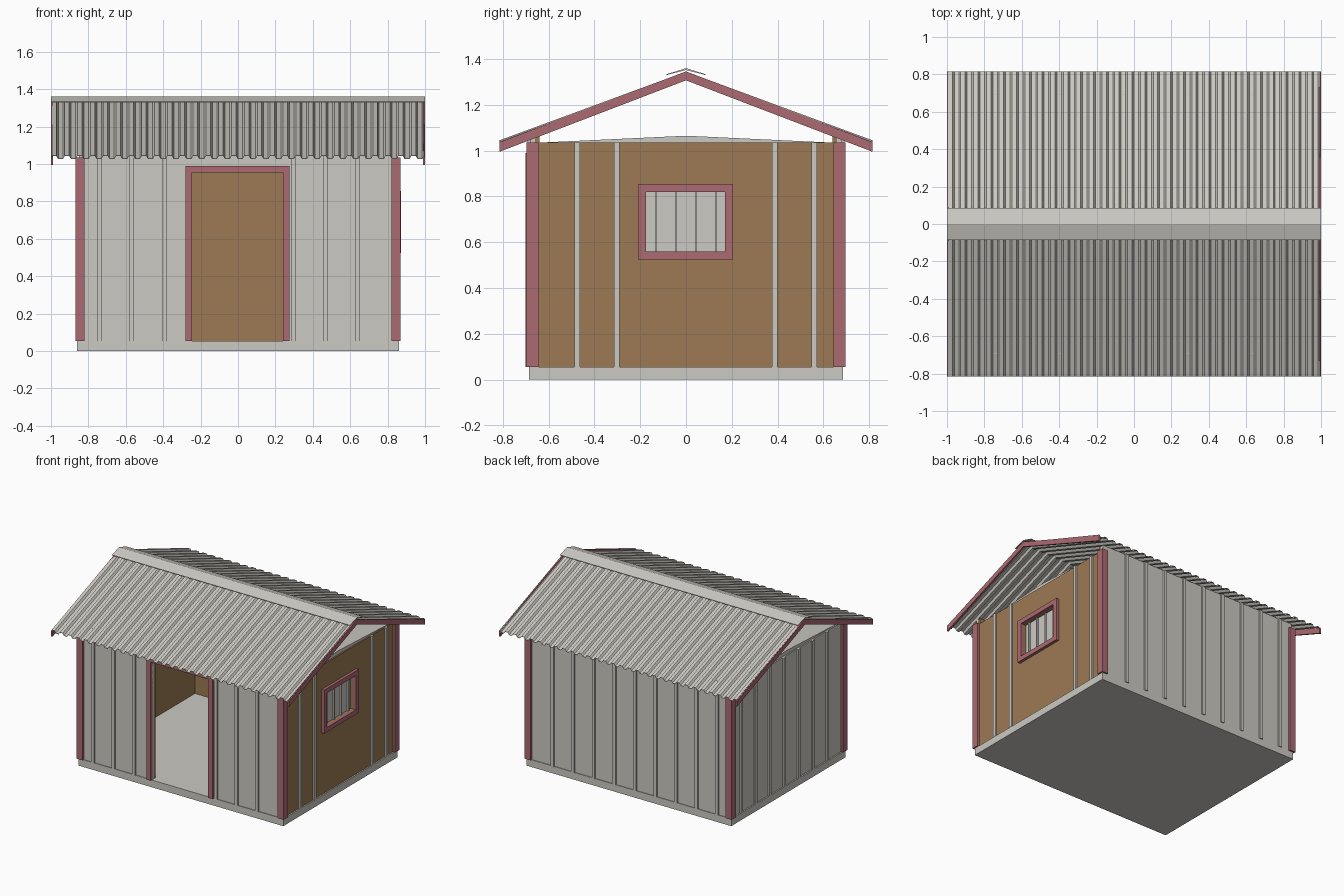
import bpy, bmesh, math

if "Cube" in bpy.data.objects:
    bpy.data.objects.remove(bpy.data.objects["Cube"])


def material(name, rgb):
    m = bpy.data.materials.new(name)
    m.diffuse_color = (*rgb, 1)
    m.use_nodes = True
    m.node_tree.nodes["Principled BSDF"].inputs["Base Color"].default_value = m.diffuse_color
    return m


GREY = material("light grey", (0.60, 0.585, 0.54))
BROWN = material("wood brown", (0.335, 0.193, 0.087))
RED = material("dusty red", (0.41, 0.145, 0.165))


def finish(name, bm, mat):
    bmesh.ops.recalc_face_normals(bm, faces=bm.faces)
    me = bpy.data.meshes.new(name)
    bm.to_mesh(me)
    bm.free()
    me.materials.append(mat)
    ob = bpy.data.objects.new(name, me)
    bpy.context.collection.objects.link(ob)
    return ob


def boxes(name, items, mat):
    """One object made of boxes (x0, x1, y0, y1, z0, z1)."""
    bm = bmesh.new()
    for x0, x1, y0, y1, z0, z1 in items:
        v = bmesh.ops.create_cube(bm, size=1)["verts"]
        for p in v:
            p.co = ((x0 + x1) / 2 + p.co.x * (x1 - x0),
                    (y0 + y1) / 2 + p.co.y * (y1 - y0),
                    (z0 + z1) / 2 + p.co.z * (z1 - z0))
    return finish(name, bm, mat)


def prism(name, profile, x0, x1, mat):
    """Extrude a (y, z) profile along x."""
    bm = bmesh.new()
    a = [bm.verts.new((x0, y, z)) for y, z in profile]
    b = [bm.verts.new((x1, y, z)) for y, z in profile]
    n = len(profile)
    bm.faces.new(a)
    bm.faces.new(b)
    for i in range(n):
        bm.faces.new((a[i], a[(i + 1) % n], b[(i + 1) % n], b[i]))
    return finish(name, bm, mat)


def around(u0, u1, z0, z1, hole):
    """Rectangles (u0, u1, z0, z1) that surround a hole."""
    a, b, c, d = hole
    rects = [(u0, a, z0, z1), (b, u1, z0, z1), (a, b, d, z1)]
    if c > z0:
        rects.append((a, b, z0, c))
    return rects


def facing_y(rects, y0, y1):
    return [(a, b, y0, y1, c, d) for a, b, c, d in rects]


def facing_x(rects, x0, x1):
    return [(x0, x1, a, b, c, d) for a, b, c, d in rects]


BASE, TOP, EAVE = 0.055, 1.035, 1.075
DOOR = (-0.245, 0.24, BASE, 0.955)
WINDOW = (-0.175, 0.17, 0.56, 0.82)

# Floor slab and low ceiling
boxes("floor_slab", [(-0.86, 0.86, -0.685, 0.685, 0, BASE)], GREY)
prism("ceiling", [(-0.64, 1.02), (0.64, 1.02), (0.64, TOP), (0, 1.065), (-0.64, TOP)],
      -0.84, 0.84, GREY)

# Front and back walls: grey cladding outside, wood lining inside
front = around(-0.85, 0.85, BASE, EAVE, DOOR)
back = [(-0.85, 0.85, BASE, EAVE)]
boxes("front_cladding", facing_y(front, -0.68, -0.66), GREY)
boxes("front_lining", facing_y(front, -0.66, -0.64), BROWN)
boxes("back_cladding", facing_y(back, 0.66, 0.68), GREY)
boxes("back_lining", facing_y(back, 0.64, 0.66), BROWN)

# Side walls
side = [(-0.66, 0.66, BASE, TOP)]
boxes("left_cladding", facing_x(side, -0.85, -0.83), GREY)
boxes("left_lining", facing_x(side, -0.83, -0.81), BROWN)
boxes("right_wall", facing_x(around(-0.66, 0.66, BASE, TOP, WINDOW), 0.81, 0.85), BROWN)

# Battens at an even spacing, left out where the openings are
xs = [-0.74 + 0.1725 * i for i in range(9)]
ys = [-0.475 + 0.1725 * i for i in range(7)]
hw = 0.0125
boxes("front_battens", [(x - hw, x + hw, -0.692, -0.68, BASE, EAVE)
                        for x in xs if abs(x) > 0.285], GREY)
boxes("back_battens", [(x - hw, x + hw, 0.68, 0.692, BASE, EAVE) for x in xs], GREY)
boxes("left_battens", [(-0.862, -0.85, y - hw, y + hw, BASE, TOP) for y in ys], GREY)
boxes("right_battens", [(0.85, 0.862, y - hw, y + hw, BASE, TOP)
                        for y in ys if abs(y) > 0.25], GREY)

# Corner trim, L-shaped
corners = []
for sx in (-1, 1):
    for sy in (-1, 1):
        corners.append((*sorted((sx * 0.82, sx * 0.87)), *sorted((sy * 0.678, sy * 0.697)), BASE, TOP))
        corners.append((*sorted((sx * 0.848, sx * 0.87)), *sorted((sy * 0.645, sy * 0.697)), BASE, TOP))
boxes("corner_trim", corners, RED)

# Door frame
boxes("door_frame", facing_y(around(-0.28, 0.275, BASE, 0.99, DOOR), -0.70, -0.678), RED)

# Window frame, pane and bars
boxes("window_frame", facing_x(around(-0.21, 0.205, 0.525, 0.855, WINDOW), 0.848, 0.872), RED)
boxes("window_pane", [(0.82, 0.828, *WINDOW)], GREY)
boxes("window_bars", [(0.828, 0.842, y - 0.004, y + 0.004, WINDOW[2], WINDOW[3])
                      for y in (-0.13, -0.044, 0.044, 0.13)], GREY)

# Corrugated roof sheets
RIDGE, DROP, REACH, WAVES = 1.345, 0.30, 0.815, 29
for label, s in (("front", -1), ("back", 1)):
    bm = bmesh.new()
    pitch = 1.99 / WAVES
    line = []
    for i in range(WAVES):
        for f, h in ((0, 0), (0.35, 0), (0.5, -0.016), (0.85, -0.016)):
            line.append((-0.995 + (i + f) * pitch, h))
    line.append((0.995, 0))
    rows = []
    for t in (0, -0.003):
        rows.append([(bm.verts.new((x, 0, RIDGE + h + t)),
                      bm.verts.new((x, s * REACH, RIDGE - DROP + h + t))) for x, h in line])
    top, low = rows
    for i in range(len(line) - 1):
        for r in rows:
            bm.faces.new((r[i][0], r[i + 1][0], r[i + 1][1], r[i][1]))
        for e in (0, 1):
            bm.faces.new((top[i][e], top[i + 1][e], low[i + 1][e], low[i][e]))
    for i in (0, -1):
        bm.faces.new((top[i][0], top[i][1], low[i][1], low[i][0]))
    finish(label + "_roof_sheet", bm, GREY)

# Ridge cap
prism("ridge_cap", [(-0.085, 1.334), (0, 1.36), (0.085, 1.334), (0.085, 1.339 - 0.009),
                    (0, 1.352), (-0.085, 1.33)], -1, 1, GREY)

# Barge boards on both gables
barge = [(-0.815, 0.995), (0, 1.307), (0.815, 0.995),
         (0.815, 1.037), (0, 1.346), (-0.815, 1.037)]
prism("left_barge_board", barge, -1, -0.988, RED)
prism("right_barge_board", barge, 0.988, 1, RED)
